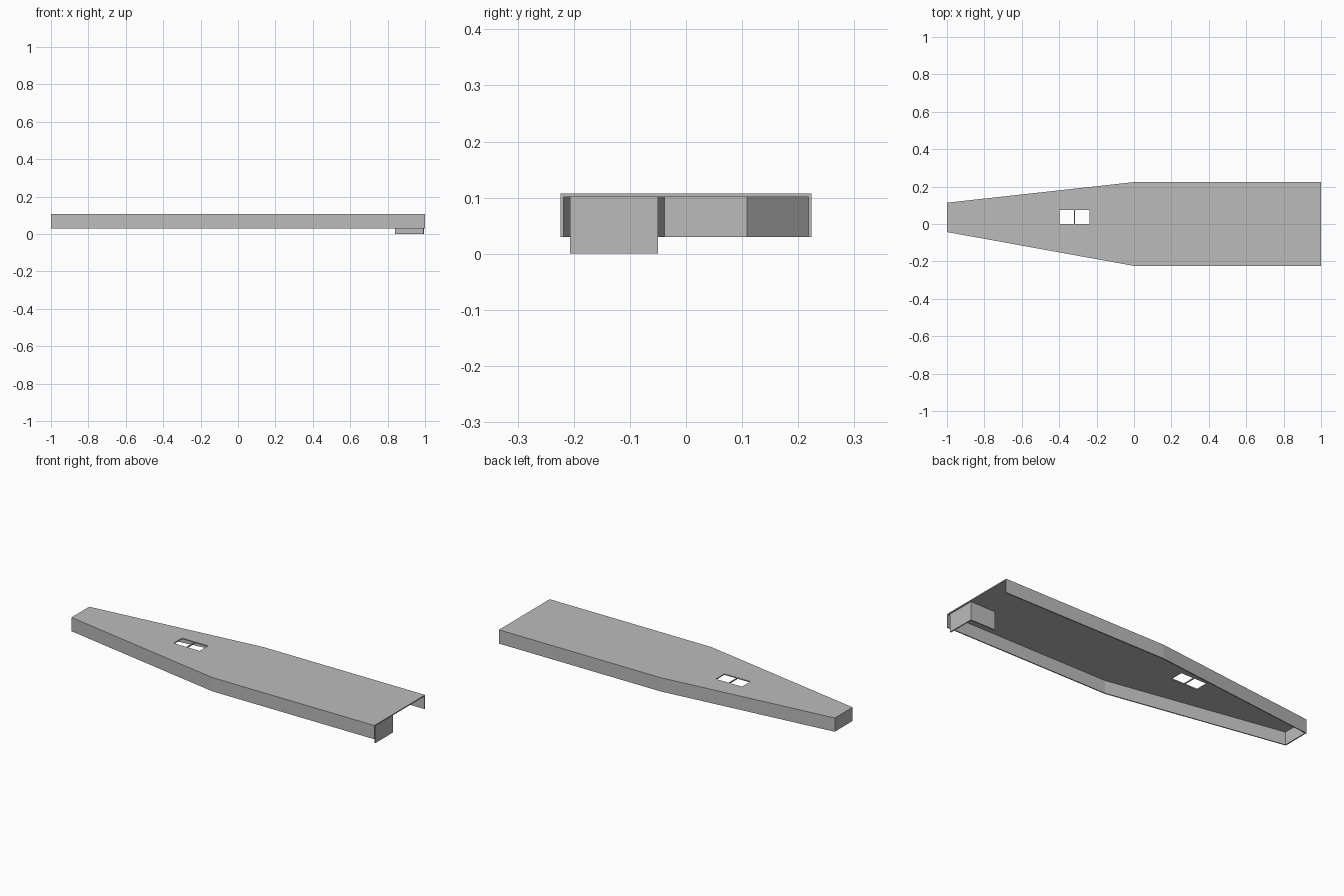
import bpy
import bmesh

cube = bpy.data.objects.get("Cube")
if cube:
    bpy.data.objects.remove(cube, do_unlink=True)

grey = bpy.data.materials.new("plain_grey")
grey.use_nodes = True
grey.diffuse_color = (0.5, 0.5, 0.5, 1)
grey.node_tree.nodes["Principled BSDF"].inputs["Base Color"].default_value = (0.5, 0.5, 0.5, 1)

WALL = 0.006
BOTTOM, TOP = 0.03, 0.107


def prism(name, outline, z0, z1):
    """Extrude a flat outline upward into a solid."""
    bm = bmesh.new()
    face = bm.faces.new([bm.verts.new((x, y, z0)) for x, y in outline])
    result = bmesh.ops.extrude_face_region(bm, geom=[face])
    top = [v for v in result["geom"] if isinstance(v, bmesh.types.BMVert)]
    bmesh.ops.translate(bm, verts=top, vec=(0, 0, z1 - z0))
    bmesh.ops.recalc_face_normals(bm, faces=bm.faces)
    mesh = bpy.data.meshes.new(name)
    bm.to_mesh(mesh)
    bm.free()
    mesh.materials.append(grey)
    obj = bpy.data.objects.new(name, mesh)
    bpy.context.collection.objects.link(obj)
    return obj


def box(name, x0, x1, y0, y1, z0, z1):
    return prism(name, [(x0, y0), (x1, y0), (x1, y1), (x0, y1)], z0, z1)


def cut(target, cutter):
    """Subtract the cutter from the target and discard it."""
    cutter.hide_render = True
    mod = target.modifiers.new("cut", "BOOLEAN")
    mod.operation = "DIFFERENCE"
    mod.solver = "EXACT"
    mod.object = cutter
    bpy.context.view_layer.objects.active = target
    bpy.ops.object.modifier_apply(modifier=mod.name)
    bpy.data.objects.remove(cutter, do_unlink=True)


# Tapered cover, hollow below and open at its wide end
cover = prism("tapered_cover", [
    (-1, -0.043), (0, -0.224), (1, -0.224),
    (1, 0.224), (0, 0.224), (-1, 0.114)], BOTTOM, TOP)
cavity = prism("cavity_cutter", [
    (-1 + WALL, -0.038), (0, -0.224 + WALL), (1.1, -0.224 + WALL),
    (1.1, 0.224 - WALL), (0, 0.224 - WALL), (-1 + WALL, 0.109)], -0.05, TOP - WALL)
cut(cover, cavity)

# Two square openings through the deck, side by side
for x in (-0.399, -0.316):
    cut(cover, box("opening_cutter", x, x + 0.078, 0.001, 0.076, 0.05, 0.2))

# Angle bracket hanging under the deck at the open end
box("bracket_end_plate", 0.988, 0.994, -0.207, -0.05, 0, TOP - WALL)
box("bracket_side_plate", 0.84, 0.988, -0.05 - WALL, -0.05, 0, TOP - WALL)
